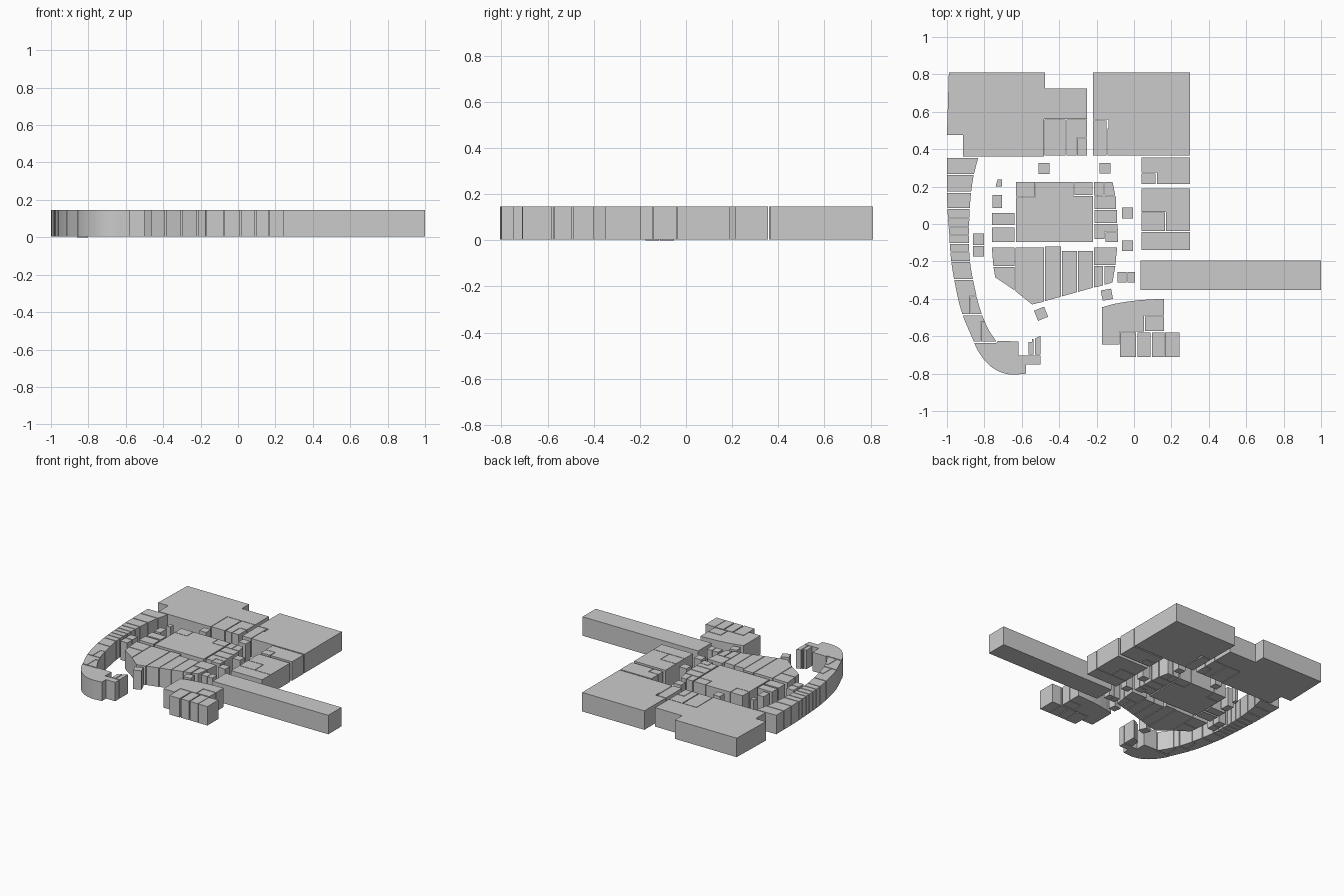
import bpy, bmesh, math

Z0, Z1 = 0.003, 0.146
GAP = 0.003


def prism(name, pts, z0=Z0, z1=Z1):
    """Extrude a floor-plan outline into a block."""
    bm = bmesh.new()
    face = bm.faces.new([bm.verts.new((x, y, z0)) for x, y in pts])
    ext = bmesh.ops.extrude_face_region(bm, geom=[face])
    for v in ext["geom"]:
        if isinstance(v, bmesh.types.BMVert):
            v.co.z = z1
    bmesh.ops.recalc_face_normals(bm, faces=bm.faces)
    me = bpy.data.meshes.new(name)
    bm.to_mesh(me)
    bm.free()
    ob = bpy.data.objects.new(name, me)
    bpy.context.collection.objects.link(ob)
    return ob


def box(name, x0, y0, x1, y1, **kw):
    return prism(name, [(x0, y0), (x1, y0), (x1, y1), (x0, y1)], **kw)


def boxes(name, rects, **kw):
    for r in rects:
        box(name, *r, **kw)


def turned_box(name, cx, cy, size, deg):
    pts = []
    for k in range(4):
        a = math.radians(deg + 45 + 90 * k)
        pts.append((cx + size * 0.7071 * math.cos(a), cy + size * 0.7071 * math.sin(a)))
    prism(name, pts)


def hermite(table, y):
    """Smooth x(y) through a table of (y, x) with falling y."""
    n = len(table)

    def slope(i):
        a, b = table[max(i - 1, 0)], table[min(i + 1, n - 1)]
        return (b[1] - a[1]) / (b[0] - a[0])
    i = 0
    while i < n - 2 and y < table[i + 1][0]:
        i += 1
    (ya, xa), (yb, xb) = table[i], table[i + 1]
    h = yb - ya
    t = (y - ya) / h
    return ((2*t**3 - 3*t*t + 1) * xa + (t**3 - 2*t*t + t) * h * slope(i)
            + (3*t*t - 2*t**3) * xb + (t**3 - t*t) * h * slope(i + 1))


# Large north stores and the units cut into them
prism("northwest_store", [(-.99, .81), (-.475, .81), (-.475, .725), (-.25, .725), (-.25, .562),
      (-.482, .562), (-.482, .36), (-.915, .36), (-.915, .475), (-1, .475)])
prism("north_l_unit", [(-.36, .558), (-.25, .558), (-.25, .462), (-.308, .462), (-.308, .365), (-.36, .365)])
boxes("north_unit", [(-.478, .365, -.367, .558), (-.304, .365, -.25, .457), (-.22, .365, -.147, .553)])
prism("northeast_store", [(-.22, .81), (.3, .81), (.3, .365), (-.142, .365), (-.142, .51),
      (-.135, .51), (-.135, .558), (-.22, .558)])

# East units and long wing
prism("east_upper_store", [(.04, .355), (.3, .355), (.3, .215), (.122, .215), (.122, .275), (.04, .275)])
prism("east_middle_store", [(.04, .19), (.3, .19), (.3, -.038), (.17, -.038), (.17, .065), (.04, .065)])
boxes("east_unit", [(.04, .215, .116, .271), (.04, -.038, .166, .061), (.04, -.14, .3, -.042)])
box("long_east_wing", .035, -.352, 1, -.195)

# South cluster
prism("south_store", [(-.17, -.445), (-.11, -.428), (-.05, -.417), (.02, -.408), (.09, -.403), (.16, -.4),
      (.16, -.49), (.053, -.49), (.053, -.575), (-.078, -.575), (-.078, -.645), (-.17, -.645)])
boxes("south_unit", [(.058, -.571, .16, -.495), (-.074, -.712, .012, -.58), (.02, -.71, .088, -.58),
      (.095, -.71, .162, -.58), (.166, -.71, .242, -.58)])

# Free-standing kiosks
boxes("kiosk", [(-.51, .267, -.453, .325), (-.185, .27, -.125, .325), (-.065, .03, -.005, .088),
      (-.065, -.145, -.005, -.088), (-.088, -.312, -.04, -.256), (-.036, -.312, .005, -.256),
      (-.757, .085, -.707, .155)])
boxes("low_kiosk", [(-.86, -.175, -.802, -.117), (-.86, -.112, -.802, -.052)], z0=0, z1=.143)
prism("tapered_kiosk", [(-.74, .2), (-.705, .2), (-.705, .237), (-.73, .237)])
turned_box("turned_kiosk", -.145, -.378, .056, 10)
turned_box("turned_kiosk", -.497, -.48, .058, 22)

# Central island, upper half
prism("central_hall", [(-.63, .143), (-.526, .143), (-.526, .225), (-.323, .225), (-.323, .151),
      (-.22, .151), (-.22, -.095), (-.63, -.095)])
boxes("hall_unit", [(-.63, .147, -.53, .225), (-.319, .155, -.222, .225), (-.76, -.005, -.64, .06),
      (-.76, -.095, -.64, -.02), (-.213, .152, -.162, .225), (-.21, .08, -.095, .147),
      (-.21, .005, -.09, .075), (-.153, -.095, -.085, -.045)])
prism("hall_corner_unit", [(-.157, .152), (-.1, .152), (-.115, .225), (-.157, .225)])
prism("hall_l_unit", [(-.21, 0), (-.088, 0), (-.086, -.041), (-.157, -.041), (-.157, -.08), (-.21, -.08)])

# Central island, lower half with its slanted edge
prism("island_west_unit", [(-.76, -.125), (-.638, -.125), (-.638, -.225), (-.752, -.225)])
prism("island_west_unit", [(-.751, -.23), (-.638, -.23), (-.638, -.355), (-.742, -.285)])
prism("island_point_unit", [(-.633, -.125), (-.48, -.125), (-.48, -.415), (-.545, -.43), (-.633, -.36)])
for x0, x1, top in ((-.475, -.39, -.12), (-.386, -.304, -.145), (-.3, -.22, -.145)):
    def edge(x): return -.412 + (x + .475) * .28
    prism("island_strip_unit", [(x0, top), (x1, top), (x1, edge(x1)), (x0, edge(x0))])
prism("island_east_unit", [(-.215, -.125), (-.09, -.125), (-.1, -.22), (-.215, -.22)])
prism("island_east_unit", [(-.215, -.225), (-.165, -.225), (-.165, -.328), (-.215, -.34)])
prism("island_east_unit", [(-.158, -.225), (-.1, -.225), (-.115, -.313), (-.158, -.325)])

# Curved west row: slices between an outer and an inner curve
OUTER = [(.355, -1), (.1, -.998), (-.03, -.99), (-.19, -.978), (-.32, -.957), (-.475, -.92), (-.63, -.856)]
INNER = [(.355, -.833), (.24, -.861), (.1, -.877), (-.08, -.882), (-.2, -.877), (-.32, -.856),
         (-.455, -.823), (-.56, -.78), (-.63, -.735)]


def curve(table, ya, yb, n=6):
    return [(hermite(table, ya + (yb - ya) * k / n), ya + (yb - ya) * k / n) for k in range(n + 1)]


cuts = [.355, .265, .17, .083, .033, -.017, -.058, -.105, -.15, -.2, -.297, -.485, -.63]
notches = {10: (-.876, -.385), 11: (-.82, -.525)}
for i, (a, b) in enumerate(zip(cuts, cuts[1:])):
    a, b = a - GAP, b + GAP
    outer = curve(OUTER, a, b)
    if i in notches:
        nx, ny = notches[i]
        inner = curve(INNER, a, ny + .002) + [(nx - .002, ny + .002), (nx - .002, b)]
        prism("curved_row_inset", curve(INNER, ny - .002, b) + [(nx + .002, b), (nx + .002, ny - .002)])
    else:
        inner = curve(INNER, a, b)
    prism("curved_row_unit", outer + inner[::-1])

# Rounded end of the curved row
p = [(-.855, -.635), (-.81, -.74), (-.74, -.805), (-.64, -.806)]
arc = []
for k in range(17):
    t = k / 16
    w = ((1 - t)**3, 3*t*(1 - t)**2, 3*t*t*(1 - t), t**3)
    arc.append(tuple(sum(wi * q[j] for wi, q in zip(w, p)) for j in (0, 1)))
tail = prism("curved_row_end", arc + [(-.577, -.8), (-.577, -.75), (-.5, -.75), (-.5, -.703), (-.617, -.703),
             (-.617, -.628), (-.73, -.625), (-.735, -.635)])
prism("end_unit", [(-.565, -.697), (-.536, -.697), (-.536, -.615), (-.545, -.615), (-.545, -.63), (-.565, -.63)])
prism("end_unit", [(-.53, -.697), (-.5, -.697), (-.5, -.598), (-.53, -.612)])

# Keep edges sharp, curved walls smooth
bpy.ops.object.select_all(action='DESELECT')
for ob in bpy.data.objects:
    if ob.name.startswith("curved_row"):
        ob.select_set(True)
bpy.context.view_layer.objects.active = tail
bpy.ops.object.shade_smooth_by_angle(angle=math.radians(30))
